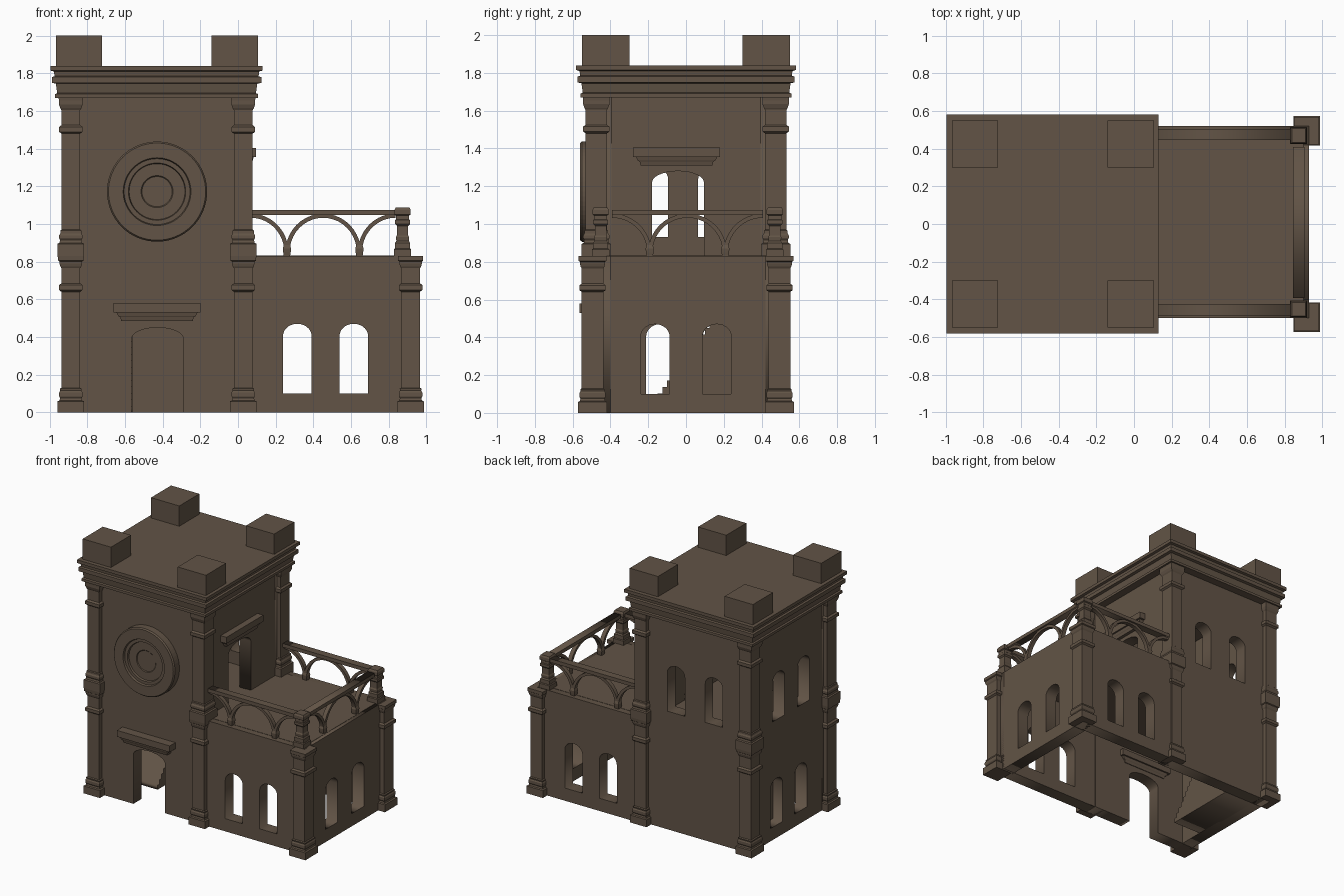
import bpy, bmesh, math

if "Cube" in bpy.data.objects:
    bpy.data.objects.remove(bpy.data.objects["Cube"])

stone = bpy.data.materials.new("brown_stone")
stone.diffuse_color = (0.122, 0.088, 0.061, 1)
stone.use_nodes = True
stone.node_tree.nodes["Principled BSDF"].inputs["Base Color"].default_value = stone.diffuse_color


def add(name, bm):
    bmesh.ops.remove_doubles(bm, verts=bm.verts, dist=1e-5)
    bmesh.ops.recalc_face_normals(bm, faces=bm.faces)
    me = bpy.data.meshes.new(name)
    bm.to_mesh(me)
    bm.free()
    me.materials.append(stone)
    ob = bpy.data.objects.new(name, me)
    bpy.context.collection.objects.link(ob)
    return ob


def stack(name, cx, cy, rings):
    """Square section column through (z, half_x, half_y) rings."""
    bm = bmesh.new()
    loops = [[bm.verts.new((cx + sx * hx, cy + sy * hy, z))
              for sx, sy in ((-1, -1), (1, -1), (1, 1), (-1, 1))] for z, hx, hy in rings]
    for a, b in zip(loops, loops[1:]):
        for i in range(4):
            j = (i + 1) % 4
            bm.faces.new((a[i], a[j], b[j], b[i]))
    bm.faces.new(loops[0][::-1])
    bm.faces.new(loops[-1])
    return add(name, bm)


def box(name, x0, x1, y0, y1, z0, z1):
    hx, hy = (x1 - x0) / 2, (y1 - y0) / 2
    return stack(name, (x0 + x1) / 2, (y0 + y1) / 2, [(z0, hx, hy), (z1, hx, hy)])


def panel(name, axis, w0, w1, outlines):
    """Filled outline with holes, running along x or y, from w0 to w1 in depth."""
    cu = bpy.data.curves.new(name, 'CURVE')
    cu.dimensions, cu.fill_mode, cu.extrude = '2D', 'BOTH', (w1 - w0) / 2
    for pts in outlines:
        sp = cu.splines.new('POLY')
        sp.points.add(len(pts) - 1)
        for p, (u, v) in zip(sp.points, pts):
            p.co = (u, v, 0, 1)
        sp.use_cyclic_u = True
    tmp = bpy.data.objects.new(name + "_outline", cu)
    me = bpy.data.meshes.new_from_object(tmp)
    bm = bmesh.new()
    bm.from_mesh(me)
    bpy.data.objects.remove(tmp)
    bpy.data.meshes.remove(me)
    mid = (w0 + w1) / 2
    for v in bm.verts:
        u, h, w = v.co
        v.co = (u, mid + w, h) if axis == 'x' else (mid + w, u, h)
    return add(name, bm)


def arch(c, half, z0, z1, rise, n=14):
    """Opening from lower left, over the arched head, to lower right."""
    head = [(c - half * math.cos(math.pi * i / n),
             z1 - rise + rise * math.sin(math.pi * i / n)) for i in range(n + 1)]
    return [(c - half, z0)] + head + [(c + half, z0)]


def window(c, z=0.10):
    return arch(c, 0.076, z, z + 0.37, 0.065)


def rect(u0, u1, v0, v1):
    return [(u0, v0), (u1, v0), (u1, v1), (u0, v1)]


# Tower walls
TOP = 1.68
door = arch(-0.4275, 0.1375, 0, 0.45, 0.06)
panel("tower_front_wall", 'x', -0.495, -0.395,
      [[(-0.905, 0)] + door + [(0.045, 0), (0.045, TOP), (-0.905, TOP)]])
panel("tower_back_wall", 'x', 0.395, 0.495,
      [rect(-0.905, 0.045, 0, TOP), window(-0.26, 0.93), window(-0.59, 0.93)])
panel("tower_left_wall", 'y', -0.905, -0.805,
      [rect(-0.4, 0.4, 0, TOP), window(-0.135), window(0.165),
       window(-0.17, 0.93), window(0.14, 0.93)])
panel("tower_right_wall", 'y', -0.055, 0.045,
      [[(-0.4, 0.83)] + arch(-0.0425, 0.1375, 0.83, 1.28, 0.06)
       + [(0.4, 0.83), (0.4, TOP), (-0.4, TOP)]])

# Side wing walls
panel("wing_front_wall", 'x', -0.50, -0.40,
      [rect(0.0, 0.93, 0, 0.83), window(0.315), window(0.615)])
panel("wing_back_wall", 'x', 0.42, 0.52,
      [rect(0.0, 0.93, 0, 0.83), window(0.315), window(0.615)])
panel("wing_right_wall", 'y', 0.83, 0.93,
      [rect(-0.42, 0.44, 0, 0.83), window(-0.163), window(0.163)])

# Floors and stairs
box("wing_roof", 0.0, 0.90, -0.45, 0.47, 0.77, 0.832)
box("tower_floor", -0.55, 0.01, -0.42, 0.42, 0.77, 0.83)
box("stair_landing", -0.83, -0.55, -0.42, 0.0, 0.77, 0.83)
steps = [(0.40, 0.0), (-0.20, 0.0)]
for i in range(24):
    y, z = -0.20 + i * 0.025, (i + 1) * 0.0345
    steps += [(y, z), (y + 0.025, z)]
panel("stairs", 'y', -0.82, -0.56, [steps])

# Corner columns: profile of (height, half width)
LOWER = [(0, .071), (.058, .071), (.062, .06), (.075, .057), (.085, .062), (.105, .062),
         (.115, .056), (.125, .058), (.13, .05), (.64, .05), (.65, .063), (.675, .063),
         (.685, .05), (.765, .05), (.775, .056), (.79, .06), (.80, .06), (.805, .067),
         (.83, .067)]
UPPER = [(.83, .07), (.895, .07), (.90, .06), (.915, .057), (.925, .062), (.94, .062),
         (.95, .056), (.965, .056), (.97, .05), (1.48, .05), (1.49, .063), (1.515, .063),
         (1.525, .05), (1.605, .05), (1.615, .056), (1.635, .063), (1.655, .063), (1.68, .066)]


def column(name, cx, cy, profile):
    stack(name, cx, cy, [(z, h, h + 0.007) for z, h in profile])


for fb, sy in (("front", -1), ("back", 1)):
    for lr, cx in (("left", -0.888), ("right", 0.028)):
        column(f"tower_column_{fb}_{lr}", cx, sy * 0.475, LOWER[:-1] + UPPER)
    column(f"wing_column_{fb}", 0.917, sy * 0.495, LOWER)

# Stepped cornice and corner merlons
CORNICE = [(1.67, .54), (1.69, .54), (1.695, .528), (1.745, .535), (1.75, .556), (1.78, .556),
           (1.785, .542), (1.81, .545), (1.815, .5635), (1.84, .5635)]
stack("cornice_and_roof", -0.4325, 0, [(z, h, h + 0.0185) for z, h in CORNICE])
for cx in (-0.845, -0.0175):
    for cy in (-0.425, 0.425):
        stack("merlon", cx, cy, [(1.83, .123, .125), (2.0, .123, .125)])

# Door hoods
HOOD = [(.485, .19, .075), (.505, .195, .08), (.51, .205, .083), (.53, .215, .088),
        (.53, .23, .1), (.58, .23, .1)]
stack("front_door_hood", -0.43, -0.465, HOOD)
stack("terrace_door_hood", -0.005, -0.05, [(z + 0.825, b, a) for z, a, b in HOOD])

# Round dial on the front
bm = bmesh.new()
N = 64
dial = [(.266, -.48), (.266, -.55), (.258, -.56), (.18, -.56), (.175, -.545), (.152, -.545),
        (.148, -.53), (.085, -.53), (.08, -.525)]
rings = [[bm.verts.new((-0.43 + r * math.cos(2 * math.pi * i / N), y,
                        1.172 + r * math.sin(2 * math.pi * i / N))) for i in range(N)]
         for r, y in dial]
for a, b in zip(rings, rings[1:]):
    for i in range(N):
        bm.faces.new((a[i], a[(i + 1) % N], b[(i + 1) % N], b[i]))
bm.faces.new(rings[0])
bm.faces.new(rings[-1])
add("round_dial", bm)


# Terrace balustrade: arched ribs, small feet, rail and posts
def rib(axis, w, c, half, a0, a1, n=20):
    ang = [math.radians(a0 + (a1 - a0) * i / n) for i in range(n + 1)]
    outer = [(c + (half + .008) * math.cos(a), .85 + .205 * math.sin(a)) for a in ang]
    inner = [(c + (half - .014) * math.cos(a), .85 + .183 * math.sin(a)) for a in ang]
    panel("balustrade_arch", axis, w - .016, w + .016, [outer + inner[::-1]])


def balustrade(axis, w, mid, half):
    for c, a0, a1 in ((mid - 2 * half, 0, 90), (mid, 0, 180), (mid + 2 * half, 90, 180)):
        rib(axis, w, c, half, a0, a1)
    for s in (-1, 1):
        x, y = (mid + s * half, w) if axis == 'x' else (w, mid + s * half)
        stack("balustrade_foot", x, y, [(.825, .016, .016), (.85, .02, .02),
                                        (.87, .022, .022), (.90, .012, .012)])
    e = 2 * half
    panel("balustrade_rail", axis, w - .03, w + .03, [rect(mid - e, mid + e, 1.047, 1.075)])


balustrade('x', -0.455, 0.4525, 0.1925)
balustrade('x', 0.475, 0.4525, 0.1925)
balustrade('y', 0.875, 0.008, 0.2)
POST = [(.825, .046), (.865, .046), (.87, .04), (.90, .04), (.91, .033), (.93, .035),
        (.94, .03), (.99, .03), (1.0, .04), (1.02, .04), (1.025, .035), (1.045, .035),
        (1.05, .043), (1.075, .043), (1.088, .036)]
for cy in (-0.452, 0.47):
    stack("balustrade_post", 0.874, cy, [(z, h, h) for z, h in POST])
